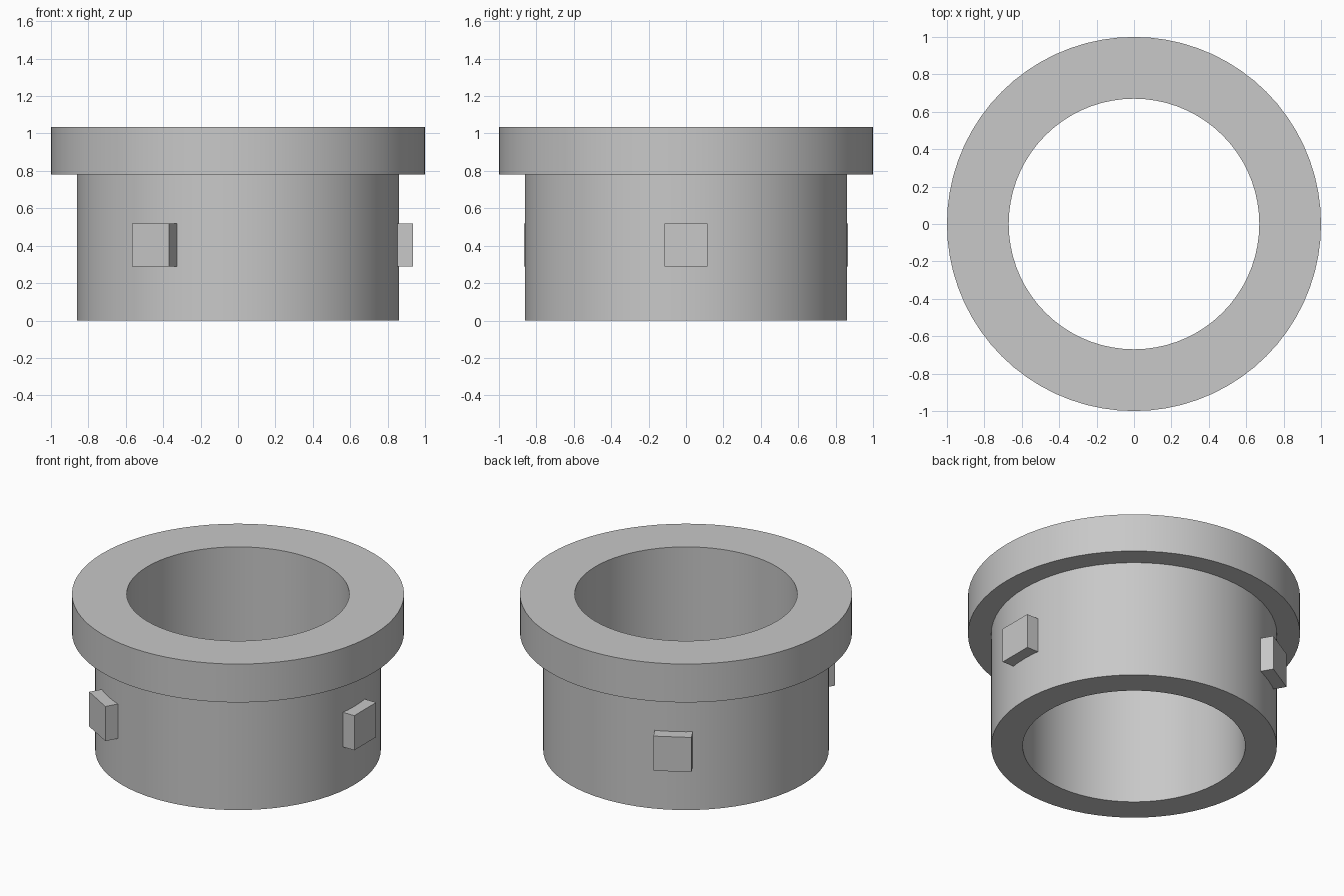
import bpy, bmesh, math
from mathutils import Matrix, Vector

cube = bpy.data.objects.get("Cube")
if cube:
    bpy.data.objects.remove(cube, do_unlink=True)

grey = bpy.data.materials.new("plain grey")
grey.use_nodes = True
colour = (0.58, 0.58, 0.58, 1)
grey.diffuse_color = colour
grey.node_tree.nodes["Principled BSDF"].inputs["Base Color"].default_value = colour


def add_object(name, bm):
    bmesh.ops.recalc_face_normals(bm, faces=bm.faces)
    mesh = bpy.data.meshes.new(name)
    bm.to_mesh(mesh)
    bm.free()
    mesh.materials.append(grey)
    obj = bpy.data.objects.new(name, mesh)
    bpy.context.collection.objects.link(obj)
    return obj


# Flanged sleeve: closed wall profile (radius, height) turned about z
BORE, BODY, RIM = 0.67, 0.86, 1.0
STEP, TOP = 0.78, 1.035
profile = [(BORE, 0), (BODY, 0), (BODY, STEP), (RIM, STEP), (RIM, TOP), (BORE, TOP)]
bm = bmesh.new()
verts = [bm.verts.new((r, 0, z)) for r, z in profile]
edges = [bm.edges.new((v, verts[i - 1])) for i, v in enumerate(verts)]
bmesh.ops.spin(bm, geom=verts + edges, cent=(0, 0, 0), axis=(0, 0, 1),
               angle=math.tau, steps=72, use_merge=True)
bmesh.ops.remove_doubles(bm, verts=bm.verts, dist=0.0001)
sleeve = add_object("flanged_sleeve", bm)
bpy.context.view_layer.objects.active = sleeve
sleeve.select_set(True)
bpy.ops.object.shade_smooth_by_angle(angle=math.radians(30))

# Three locking lugs, rooted in the wall and evenly spaced
INNER, OUTER, WIDTH = 0.78, 0.935, 0.23
for i in range(3):
    bm = bmesh.new()
    place = (Matrix.Rotation(i * math.tau / 3, 4, "Z")
             @ Matrix.Translation(Vector(((INNER + OUTER) / 2, 0, 0.405)))
             @ Matrix.Diagonal((OUTER - INNER, WIDTH, WIDTH, 1)))
    bmesh.ops.create_cube(bm, size=1, matrix=place)
    add_object(f"locking_lug_{i + 1}", bm)
